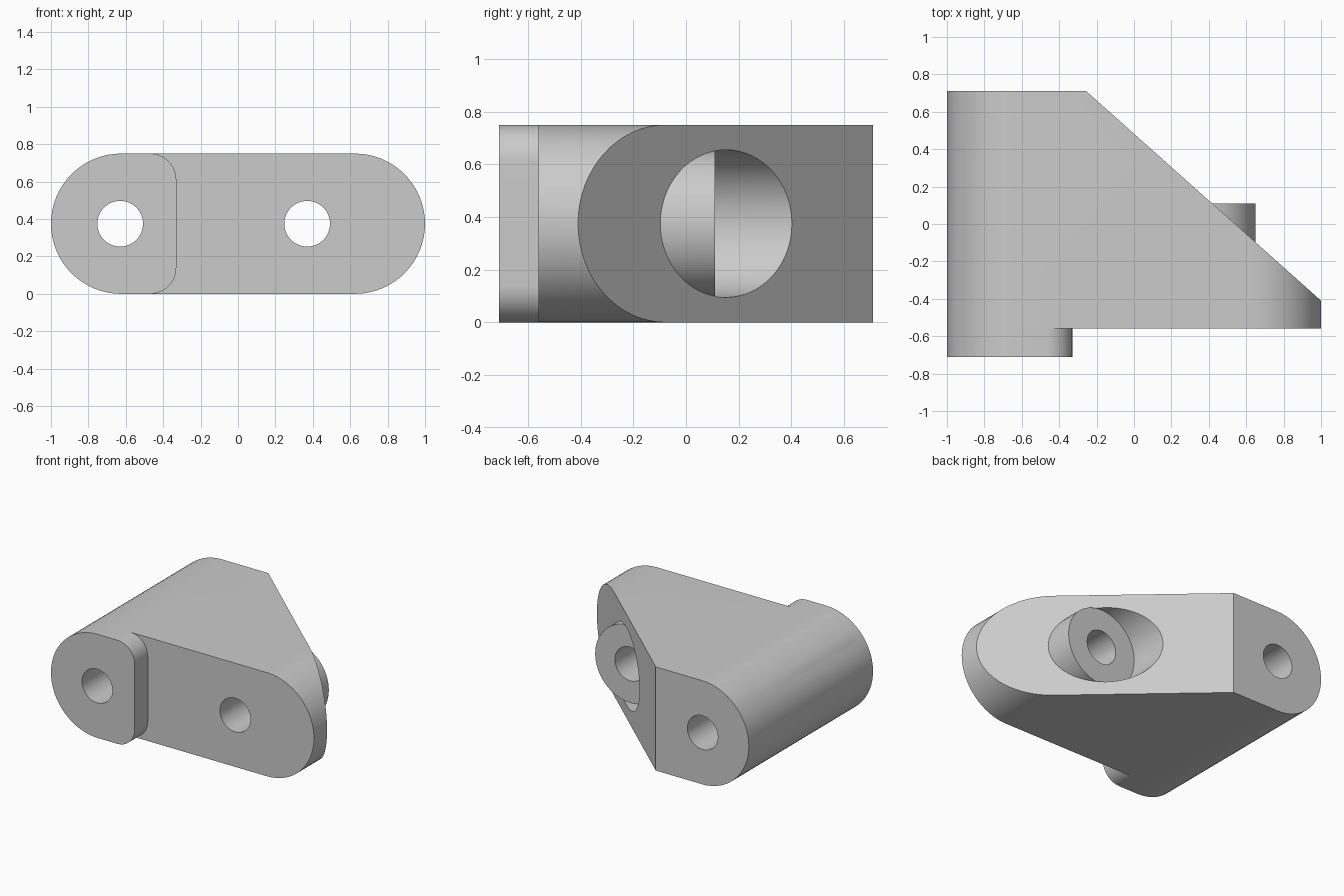
import bpy, bmesh
from math import pi, sin, cos, radians
from mathutils import Vector

cube = bpy.data.objects.get("Cube")
if cube:
    bpy.data.objects.remove(cube, do_unlink=True)

HEIGHT = 0.75
MID = HEIGHT / 2
FRONT, SHOULDER, BACK = -0.71, -0.56, 0.71   # depths along y
SEAT = 0.11                                  # depth of the screw seat
LEFT_HOLE, RIGHT_HOLE = -0.63, 0.37
STEPS = 32

grey = bpy.data.materials.new("plain grey")
grey.use_nodes = True
colour = (0.6, 0.6, 0.6, 1)
grey.diffuse_color = colour
grey.node_tree.nodes["Principled BSDF"].inputs["Base Color"].default_value = colour


def corner(x, z, radius, start, steps):
    """Quarter arc of profile points around a corner centre."""
    angles = [start + pi / 2 * i / steps for i in range(steps + 1)]
    return [(x + radius * cos(a), z + radius * sin(a)) for a in angles]


def rounded_profile(x0, x1, left_radius, right_radius):
    points = []
    for x, r, z, turn in ((x1 - right_radius, right_radius, HEIGHT - right_radius, 0),
                          (x0 + left_radius, left_radius, HEIGHT - left_radius, 1),
                          (x0 + left_radius, left_radius, left_radius, 2),
                          (x1 - right_radius, right_radius, right_radius, 3)):
        points += corner(x, z, r, turn * pi / 2, STEPS // 2)
    return points


def circle_profile(x, radius):
    return [(x + radius * cos(2 * pi * i / (2 * STEPS)), MID + radius * sin(2 * pi * i / (2 * STEPS)))
            for i in range(2 * STEPS)]


def prism(name, profile, y0, y1, slope=None):
    """Extrude an x-z profile along y, optionally trimmed by a sloping plane."""
    bm = bmesh.new()
    face = bm.faces.new([bm.verts.new((x, y0, z)) for x, z in profile])
    grown = bmesh.ops.extrude_face_region(bm, geom=[face])["geom"]
    moved = [v for v in grown if isinstance(v, bmesh.types.BMVert)]
    bmesh.ops.translate(bm, verts=moved, vec=(0, y1 - y0, 0))
    bmesh.ops.remove_doubles(bm, verts=bm.verts, dist=1e-4)
    if slope:
        a, b = slope
        normal = (b - a).cross(Vector((0, 0, -1)))
        cut = bmesh.ops.bisect_plane(bm, geom=bm.verts[:] + bm.edges[:] + bm.faces[:],
                                     plane_co=a, plane_no=normal, clear_outer=True)
        rim = [e for e in cut["geom_cut"] if isinstance(e, bmesh.types.BMEdge)]
        bmesh.ops.contextual_create(bm, geom=rim)
    bmesh.ops.recalc_face_normals(bm, faces=bm.faces)
    mesh = bpy.data.meshes.new(name)
    bm.to_mesh(mesh)
    bm.free()
    obj = bpy.data.objects.new(name, mesh)
    bpy.context.collection.objects.link(obj)
    mesh.materials.append(grey)
    return obj


def combine(target, tool, operation):
    """Apply a boolean and discard the tool."""
    mod = target.modifiers.new(tool.name, "BOOLEAN")
    mod.operation, mod.object, mod.solver = operation, tool, "EXACT"
    bpy.context.view_layer.objects.active = target
    bpy.ops.object.modifier_apply(modifier=mod.name)
    bpy.data.objects.remove(tool, do_unlink=True)


# Wedge body with a sloping back
bracket = prism("mounting_bracket", rounded_profile(-1, 1, MID, MID), SHOULDER, BACK,
                (Vector((-0.255, BACK, 0)), Vector((1, -0.41, 0))))

# Raised foot on the front
combine(bracket, prism("front_foot", rounded_profile(-1, -0.33, MID, 0.14), FRONT, SHOULDER), "UNION")

# Round screw seat: pocket above, boss below
combine(bracket, prism("seat_pocket", circle_profile(RIGHT_HOLE, 0.28), SEAT, 1), "DIFFERENCE")
combine(bracket, prism("seat_boss", circle_profile(RIGHT_HOLE, 0.28), -0.3, SEAT), "UNION")

# Through holes
for x in (LEFT_HOLE, RIGHT_HOLE):
    combine(bracket, prism("screw_hole", circle_profile(x, 0.122), -1, 1), "DIFFERENCE")

bpy.ops.object.select_all(action="DESELECT")
bracket.select_set(True)
bpy.context.view_layer.objects.active = bracket
bpy.ops.object.shade_smooth_by_angle(angle=radians(30))
